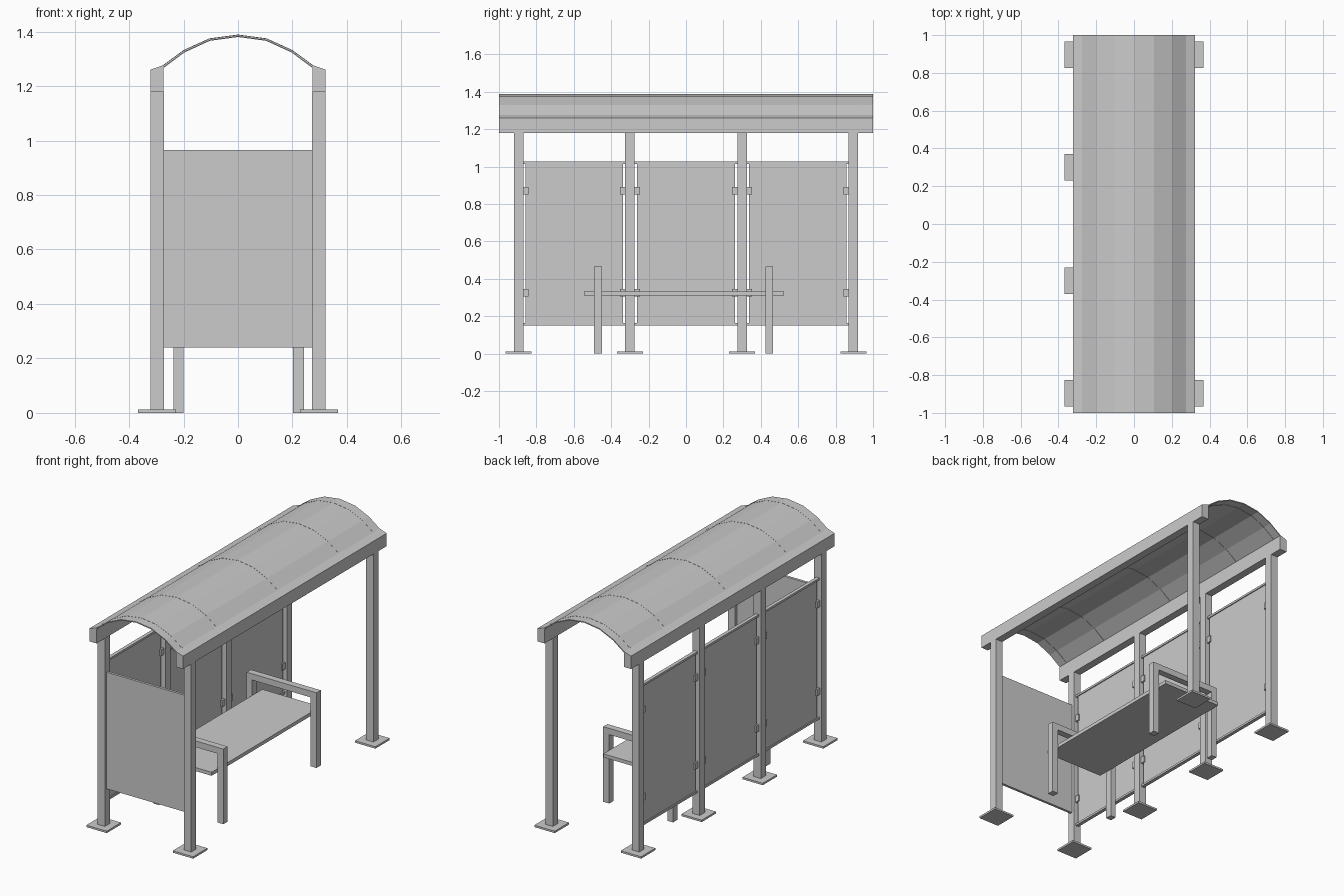
import bpy, bmesh

if "Cube" in bpy.data.objects:
    bpy.data.objects.remove(bpy.data.objects["Cube"])


def box(name, x0, x1, y0, y1, z0, z1):
    """Box from its extents."""
    bm = bmesh.new()
    bmesh.ops.create_cube(bm, size=1)
    for v in bm.verts:
        v.co = ((x0 + x1) / 2 + v.co.x * (x1 - x0),
                (y0 + y1) / 2 + v.co.y * (y1 - y0),
                (z0 + z1) / 2 + v.co.z * (z1 - z0))
    return finish(name, bm)


def extrude_y(name, profile, y0, y1):
    """Extrude a closed (x, z) profile along y."""
    bm = bmesh.new()
    face = bm.faces.new([bm.verts.new((x, y0, z)) for x, z in profile])
    new = bmesh.ops.extrude_face_region(bm, geom=[face])["geom"]
    for v in new:
        if isinstance(v, bmesh.types.BMVert):
            v.co.y = y1
    bmesh.ops.recalc_face_normals(bm, faces=bm.faces)
    return finish(name, bm)


def finish(name, bm):
    mesh = bpy.data.meshes.new(name)
    bm.to_mesh(mesh)
    bm.free()
    ob = bpy.data.objects.new(name, mesh)
    bpy.context.collection.objects.link(ob)
    return ob


PX, PY, HW = 0.297, (-0.895, -0.3, 0.3, 0.895), 0.025

# Posts with square base plates: four at the wall side, two at the open side
for side, ys in ((-1, PY), (1, (PY[0], PY[-1]))):
    for y in ys:
        cx = side * PX
        box("post", cx - HW, cx + HW, y - HW, y + HW, 0.012, 1.18)
        box("base_plate", cx - 0.07, cx + 0.07, y - 0.07, y + 0.07, 0, 0.012)

# Long roof beams with a sloped cap on top
for s in (-1, 1):
    box("roof_beam", min(s * 0.273, s * 0.322), max(s * 0.273, s * 0.322),
        -1, 1, 1.18, 1.23)
    extrude_y("beam_cap", [(s * 0.273, 1.23), (s * 0.322, 1.23),
                           (s * 0.322, 1.26), (s * 0.273, 1.277)], -1, 1)

# Faceted arched roof sheet
half = [(0.275, 1.276), (0.2, 1.331), (0.105, 1.374)]
arch = [(-x, z) for x, z in half] + [(0, 1.388)] + half[::-1]
extrude_y("roof_sheet", arch + [(x * 0.99, z - 0.006) for x, z in arch[::-1]], -1, 1)

# Narrow seams across the roof
for y in (-0.94, -0.6, 0, 0.6, 0.94):
    extrude_y("roof_seam", [(x, z + 0.001) for x, z in arch]
              + [(x * 0.985, z - 0.008) for x, z in arch[::-1]], y - 0.004, y + 0.004)

# Wall panels with top and bottom rails and holding clips
for a, b in zip(PY, PY[1:]):
    y0, y1 = a + HW, b - HW
    box("wall_panel", -PX - 0.005, -PX + 0.005, y0 + 0.013, y1 - 0.013, 0.155, 1.025)
    for z in (0.15, 1.015):
        box("wall_rail", -PX - 0.011, -PX + 0.011, y0, y1, z, z + 0.013)
    for z in (0.325, 0.87):
        for c0, c1 in ((y0, y0 + 0.028), (y1 - 0.028, y1)):
            box("panel_clip", -PX - 0.014, -PX + 0.014, c0, c1, z - 0.02, z + 0.02)

# End panel closing the front end
box("end_panel", -0.273, 0.273, PY[0] - 0.008, PY[0] + 0.008, 0.24, 0.965)

# Bench: seat between two hoop-shaped leg frames
box("seat", -0.2, 0.2, -0.545, 0.525, 0.31, 0.332)
hoop = [(-0.237, 0), (-0.2, 0), (-0.2, 0.428), (0.202, 0.428),
        (0.202, 0), (0.243, 0), (0.243, 0.467), (-0.237, 0.467)]
for y in (-0.47, 0.445):
    extrude_y("bench_leg_frame", hoop, y - 0.021, y + 0.021)
